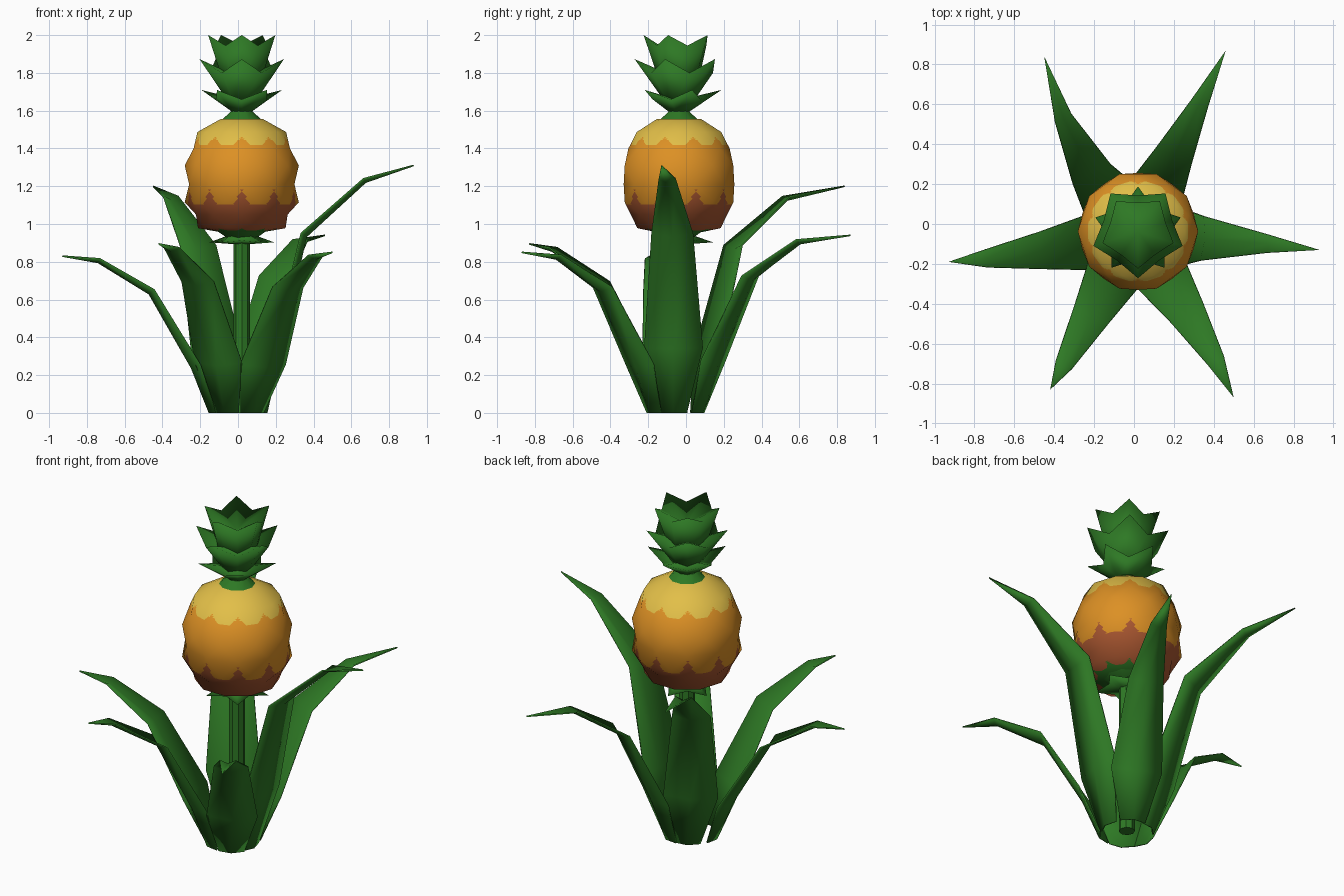
import bpy, bmesh, math
from mathutils import Vector

if "Cube" in bpy.data.objects:
    bpy.data.objects.remove(bpy.data.objects["Cube"])

CX, CY = 0.02, -0.037          # stem axis
BX, BY = 0.005, -0.055         # centre of the leaf rosette


def material(name, rgb):
    m = bpy.data.materials.new(name)
    m.diffuse_color = (*rgb, 1)
    m.use_nodes = True
    m.node_tree.nodes["Principled BSDF"].inputs["Base Color"].default_value = m.diffuse_color
    return m


GREEN = material("leaf green", (0.027, 0.19, 0.018))
YELLOW = material("ripe yellow", (0.76, 0.52, 0.065))
ORANGE = material("fruit orange", (0.72, 0.28, 0.018))
RUST = material("rust red", (0.40, 0.095, 0.03))


def polar(r, deg, z):
    a = math.radians(deg)
    return Vector((CX + r * math.cos(a), CY + r * math.sin(a), z))


def finish(bm, name, mats, angle=40):
    bmesh.ops.recalc_face_normals(bm, faces=bm.faces)
    me = bpy.data.meshes.new(name)
    bm.to_mesh(me)
    bm.free()
    for m in mats:
        me.materials.append(m)
    me.shade_smooth()
    if angle < 180:
        me.set_sharp_from_angle(angle=math.radians(angle))
    ob = bpy.data.objects.new(name, me)
    bpy.context.collection.objects.link(ob)
    return ob


def lathe(name, profile, n):
    """Surface of revolution around the stem axis."""
    bm = bmesh.new()
    rings = [[bm.verts.new(polar(r, 360 * i / n, z)) for i in range(n)] for r, z in profile]
    for a, b in zip(rings, rings[1:]):
        for i in range(n):
            j = (i + 1) % n
            bm.faces.new((a[i], a[j], b[j], b[i]))
    bm.faces.new(rings[0])
    bm.faces.new(rings[-1])
    return finish(bm, name, [GREEN])


def star(name, start, base, valley, tip, floor_z):
    """Five-pointed cup with a dished lid; base, valley and tip are (radius, z)."""
    bm = bmesh.new()
    low = [bm.verts.new(polar(base[0], start + 36 * i, base[1])) for i in range(10)]
    top = []
    for i in range(10):
        r, z = valley if i % 2 else tip
        top.append(bm.verts.new(polar(r, start + 36 * i, z)))
    mid = bm.verts.new((CX, CY, floor_z))
    for i in range(10):
        j = (i + 1) % 10
        bm.faces.new((low[i], low[j], top[j], top[i]))
        bm.faces.new((top[i], top[j], mid))
    bm.faces.new(low)
    return finish(bm, name, [GREEN], 180)


# Stem, and the necks above and below the fruit
lathe("stem", [(0.044, 0), (0.044, 0.96)], 8)
lathe("crown_neck", [(0.105, 1.552), (0.055, 1.598), (0.07, 1.63)], 10)
lathe("fruit_base", [(0.06, 0.915), (0.13, 0.962)], 10)

# Crown tiers and the small bracts under the fruit
star("crown_lower", 90, (0.055, 1.595), (0.14, 1.66), (0.225, 1.71), 1.655)
star("crown_middle", -90, (0.07, 1.64), (0.18, 1.80), (0.235, 1.873), 1.77)
star("crown_top", -90, (0.10, 1.74), (0.145, 1.945), (0.187, 2.0), 1.88)
star("fruit_bracts", 90, (0.06, 0.945), (0.105, 0.912), (0.18, 0.903), 0.89)

# Fruit: staggered ten-sided rings
rings = [(0.12, 0.957), (0.232, 0.978), (0.255, 1.05), (0.302, 1.115), (0.293, 1.21),
         (0.302, 1.31), (0.268, 1.40), (0.235, 1.487), (0.115, 1.557)]
bm = bmesh.new()
loops = []
for k, (r, z) in enumerate(rings):
    off = 18 if k % 2 == 0 else 0
    loops.append([bm.verts.new(polar(r, 36 * i + off, z)) for i in range(10)])
for k in range(len(rings) - 1):
    a, b = loops[k], loops[k + 1]
    for i in range(10):
        j = (i + 1) % 10
        if k % 2 == 0:
            bm.faces.new((a[i], b[j], b[i]))
            bm.faces.new((a[i], a[j], b[j]))
        else:
            bm.faces.new((a[i], a[j], b[i]))
            bm.faces.new((a[j], b[j], b[i]))
bm.faces.new(loops[0])
bm.faces.new(loops[-1])
bmesh.ops.triangulate(bm, faces=bm.faces[:])
bmesh.ops.subdivide_edges(bm, edges=bm.edges[:], cuts=9, use_grid_fill=True)
# Jagged colour bands by height and direction
for f in bm.faces:
    c = f.calc_center_median()
    dx, dy = c.x - CX, c.y - CY
    d = abs((math.degrees(math.atan2(dy, dx)) % 36) - 18)
    spike = max(0, 1 - d / 9)
    if c.z < 0.985 and math.hypot(dx, dy) < 0.16 + 0.05 * spike:
        f.material_index = 3
    elif c.z < 1.10 + 0.08 * spike:
        f.material_index = 2
    elif c.z < 1.42 + 0.04 * spike:
        f.material_index = 1
fruit = finish(bm, "fruit", [YELLOW, ORANGE, RUST, GREEN], 180)
# Rounded shading over the faceted outline
centre = Vector((CX, CY, 1.24))
fruit.data.normals_split_custom_set_from_vertices(
    [(v.co - centre).normalized() for v in fruit.data.vertices])


def leaf(name, tx, ty, h, bow):
    """Arching V-section leaf ending at the tip (tx, ty, h), bowed sideways."""
    axis = Vector((tx - BX, ty - BY, 0))
    reach = axis.length
    out = axis.normalized()
    across = Vector((-out.y, out.x, 0))
    t = (h - 0.85) / 0.45
    # radius, height, width, fold depth, share of bow
    path = [(0.145 - 0.01 * t, 0, 0.14, 0.025, 0),
            (0.24 - 0.03 * t, 0.25 + 0.09 * t, 0.28 + 0.03 * t, 0.03, 0.5),
            (0.47 - 0.12 * t, (0.77 - 0.05 * t) * h, 0.19 + 0.03 * t, 0.025, 1),
            (0.75 - 0.08 * t, (0.97 - 0.03 * t) * h, 0.09, 0.02, 1)]
    bm = bmesh.new()
    rows = []
    for i, (r, z, w, fold, share) in enumerate(path):
        nr, nz = path[i + 1][:2] if i < 3 else (reach, h)
        slope = Vector((nr - r, nz - z)).normalized()
        inward = Vector((0, 0, slope.x)) - out * slope.y   # leaf's upper side
        if i == 0:
            inward = -out
        p = Vector((BX, BY, z)) + out * r + across * bow * share
        rows.append([bm.verts.new(p + across * w / 2 * s + inward * fold * (abs(s) - 0.5))
                     for s in (-1, 0, 1)])
    tip = bm.verts.new((tx, ty, h))
    for a, b in zip(rows, rows[1:]):
        for i in range(2):
            bm.faces.new((a[i], a[i + 1], b[i + 1], b[i]))
    for i in range(2):
        bm.faces.new((rows[-1][i], rows[-1][i + 1], tip))
    ob = finish(bm, name, [GREEN], 50)
    mod = ob.modifiers.new("thickness", "SOLIDIFY")
    mod.thickness = 0.008
    mod.offset = 0


# Six leaves around the base
for name, x, y, h, bow in [("leaf_right", 0.93, -0.13, 1.31, 0.01),
                           ("leaf_back_right", 0.46, 0.87, 0.94, 0.0),
                           ("leaf_back_left", -0.45, 0.84, 1.20, 0.055),
                           ("leaf_left", -0.93, -0.19, 0.83, 0.01),
                           ("leaf_front_left", -0.42, -0.83, 0.895, 0.0),
                           ("leaf_front_right", 0.50, -0.87, 0.85, 0.02)]:
    leaf(name, x, y, h, bow)
